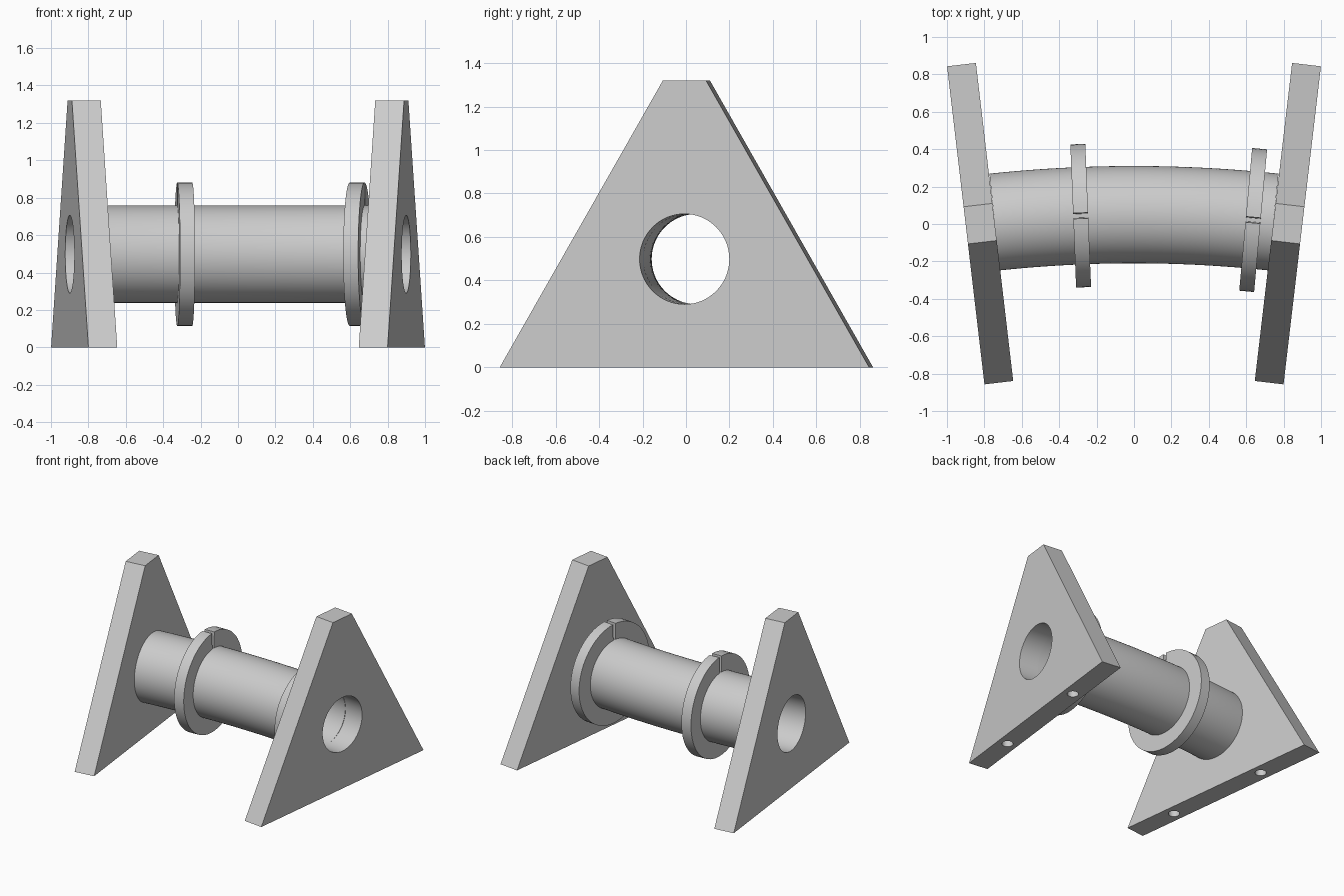
import bpy, bmesh, math
from mathutils import Matrix, Vector

if "Cube" in bpy.data.objects:
    bpy.data.objects.remove(bpy.data.objects["Cube"])

R = 7.05              # bend radius of the tube axis
CENTRE_Y = -7.0       # bend centre
AXIS_Z = 0.498
BORE, TUBE_R, RING_R = 0.208, 0.26, 0.383
THICK = 0.155         # end plate thickness
END = math.asin(0.8225 / R)

grey = bpy.data.materials.new("plain_grey")
grey.use_nodes = True
colour = (0.6, 0.6, 0.6, 1)
grey.diffuse_color = colour
grey.node_tree.nodes["Principled BSDF"].inputs["Base Color"].default_value = colour


def on_arc(angle):
    """Frame on the bent axis: x along the tube, y outward, z up."""
    return (Matrix.Translation((0, CENTRE_Y, 0)) @ Matrix.Rotation(-angle, 4, "Z")
            @ Matrix.Translation((0, R, AXIS_Z)))


def make_object(name, bm):
    bmesh.ops.recalc_face_normals(bm, faces=bm.faces)
    mesh = bpy.data.meshes.new(name)
    bm.to_mesh(mesh)
    bm.free()
    mesh.materials.append(grey)
    obj = bpy.data.objects.new(name, mesh)
    bpy.context.collection.objects.link(obj)
    return obj


def smooth(obj):
    bpy.ops.object.select_all(action="DESELECT")
    obj.select_set(True)
    bpy.context.view_layer.objects.active = obj
    bpy.ops.object.shade_smooth_by_angle(angle=math.radians(30))


def lathe(name, profile, gap=0.0, steps=72):
    """Turn a closed (x, radius) profile about x, with an optional slit on top."""
    bm = bmesh.new()
    count = steps + 1 if gap else steps
    rows = []
    for i in range(count):
        a = gap + (2 * math.pi - 2 * gap) * i / steps
        rows.append([bm.verts.new((x, r * math.sin(a), r * math.cos(a))) for x, r in profile])
    n = len(profile)
    for i in range(steps):
        a, b = rows[i], rows[(i + 1) % count]
        for j in range(n):
            k = (j + 1) % n
            bm.faces.new((a[j], a[k], b[k], b[j]))
    if gap:
        bm.faces.new(rows[0])
        bm.faces.new(rows[-1])
    return make_object(name, bm)


def drill(obj, matrix, radius, depth):
    """Cut a round hole along the z axis of the given matrix."""
    bm = bmesh.new()
    bmesh.ops.create_cone(bm, cap_ends=True, segments=64, radius1=radius,
                          radius2=radius, depth=depth, matrix=matrix)
    cutter = make_object("hole_cutter", bm)
    cutter.hide_render = True
    mod = obj.modifiers.new("hole", "BOOLEAN")
    mod.operation, mod.solver, mod.object = "DIFFERENCE", "EXACT", cutter
    bpy.context.view_layer.objects.active = obj
    bpy.ops.object.modifier_apply(modifier=mod.name)
    bpy.data.objects.remove(cutter)


# Bent hollow tube between the inner faces of the end plates
reach = END - math.atan(THICK / 2 / R)
spans = [reach * (i / 12 - 1) for i in range(25)]
tube = lathe("bent_tube", [(a, TUBE_R) for a in spans] + [(a, BORE) for a in reversed(spans)])
for v in tube.data.vertices:
    v.co = on_arc(v.co.x) @ Vector((0, v.co.y, v.co.z))
smooth(tube)

# Split collars clamped around the tube
for name, x in (("right_collar", -0.285), ("left_collar", 0.637)):
    h = 0.04
    collar = lathe(name, [(-h, TUBE_R), (-h, RING_R), (h, RING_R), (h, TUBE_R)], gap=0.04)
    collar.data.transform(on_arc(math.asin(x / R)))
    smooth(collar)

# Tapered end plates with a bore and two mounting holes underneath
outline = [(-0.856, 0), (0.856, 0), (0.1, 1.32), (-0.1, 1.32)]
for name, side in (("right_end_plate", -1), ("left_end_plate", 1)):
    frame = on_arc(side * END)
    bm = bmesh.new()
    base = bm.faces.new([bm.verts.new((-THICK / 2, y, z - AXIS_Z)) for y, z in outline])
    ext = bmesh.ops.extrude_face_region(bm, geom=[base])
    bmesh.ops.translate(bm, vec=(THICK, 0, 0),
                        verts=[g for g in ext["geom"] if isinstance(g, bmesh.types.BMVert)])
    bm.transform(frame)
    plate = make_object(name, bm)
    drill(plate, frame @ Matrix.Rotation(math.pi / 2, 4, "Y"), BORE, 0.4)
    for y in (-0.48, 0.36):
        drill(plate, frame @ Matrix.Translation((0, y, -AXIS_Z)), 0.04, 0.4)
    smooth(plate)
